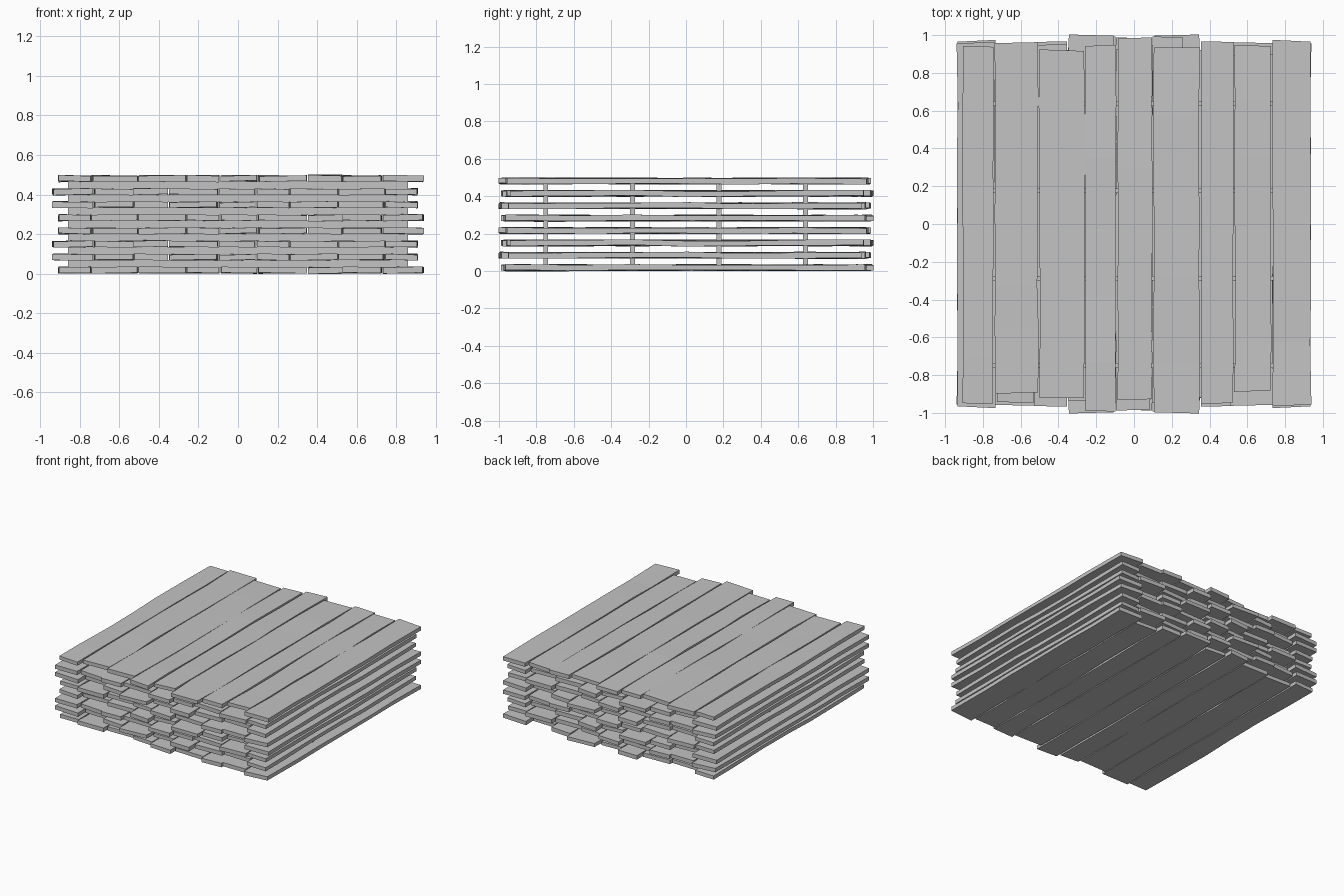
import bpy
import bmesh
import random
from math import pi
from mathutils import Matrix, Euler

cube = bpy.data.objects.get("Cube")
if cube:
    bpy.data.objects.remove(cube, do_unlink=True)

random.seed(7)
PITCH = 0.0662      # height from one layer to the next
THICK = 0.032
BASE = 0.018        # mid-height of the lowest layer
LAYERS = 8

wood = bpy.data.materials.new("weathered grey")
wood.use_nodes = True
grey = (0.55, 0.55, 0.55, 1)
wood.diffuse_color = grey
wood.node_tree.nodes["Principled BSDF"].inputs["Base Color"].default_value = grey


def finish(bm, name):
    bmesh.ops.recalc_face_normals(bm, faces=bm.faces)
    mesh = bpy.data.meshes.new(name)
    bm.to_mesh(mesh)
    bm.free()
    mesh.materials.append(wood)
    return mesh


def place(mesh, name, location, rotation=(0, 0, 0)):
    obj = bpy.data.objects.new(name, mesh)
    obj.location = location
    obj.rotation_euler = rotation
    bpy.context.collection.objects.link(obj)


def plank_mesh(x0, x1, y0, y1, outer):
    """A board with slightly wavy edges, cut into a few lengths."""
    bm = bmesh.new()
    rings = []
    steps = 6
    for i in range(steps + 1):
        t = i / steps
        if 0 < i < steps:
            t += random.uniform(-0.04, 0.04)
        y = y0 + (y1 - y0) * t
        left = x0 + 0.004 + random.uniform(-0.004, 0.004)
        right = x1 - 0.004 + random.uniform(-0.004, 0.004)
        mid = random.uniform(-0.002, 0.002)
        tilt = random.uniform(-0.003, 0.003)
        half = THICK / 2 - random.uniform(0, 0.003)
        slant = random.uniform(-0.005, 0.005) if i in (0, steps) else 0
        rings.append([bm.verts.new(p) for p in (
            (left, y - slant, mid - tilt - half),
            (right, y + slant, mid + tilt - half),
            (right, y + slant, mid + tilt + half),
            (left, y - slant, mid - tilt + half))])
    for a, b in zip(rings, rings[1:]):
        for k in range(4):
            n = (k + 1) % 4
            bm.faces.new((a[k], a[n], b[n], b[k]))
    bm.faces.new(rings[0])
    bm.faces.new(rings[-1])
    return finish(bm, "plank")


# One layer of boards: side edges, then front and back ends
edges = (-0.91, -0.74, -0.505, -0.26, -0.09, 0.10, 0.35, 0.53, 0.73, 0.94)
fronts = (-0.95, -0.895, -0.92, -0.99, -0.93, -1.0, -0.95, -0.885, -0.96)
backs = (0.94, 0.96, 0.92, 0.945, 0.985, 0.935, 0.965, 0.945, 0.97)
planks = [plank_mesh(edges[i], edges[i + 1], fronts[i], backs[i], i in (0, 8))
          for i in range(len(fronts))]

# Stack the layers, turning the same boards a different way each time
turns = ((pi, 0, 0), (0, pi, 0), (0, 0, pi), (0, 0, 0))
for layer in range(LAYERS):
    for i, mesh in enumerate(planks):
        place(mesh, f"plank_layer{layer + 1}_{i + 1}",
              (0, 0, BASE + layer * PITCH), turns[layer % 4])

# Spacer sticks between the layers
bm = bmesh.new()
bmesh.ops.create_cube(bm, size=1, matrix=Matrix.Diagonal((1.72, 0.026, PITCH - THICK + 0.004, 1)))
stick = finish(bm, "spacer_stick")
for layer in range(LAYERS - 1):
    for i in range(4):
        place(stick, f"spacer_stick_{layer + 1}_{i + 1}",
              (0, -0.75 + i * 0.463, BASE + (layer + 0.5) * PITCH))
